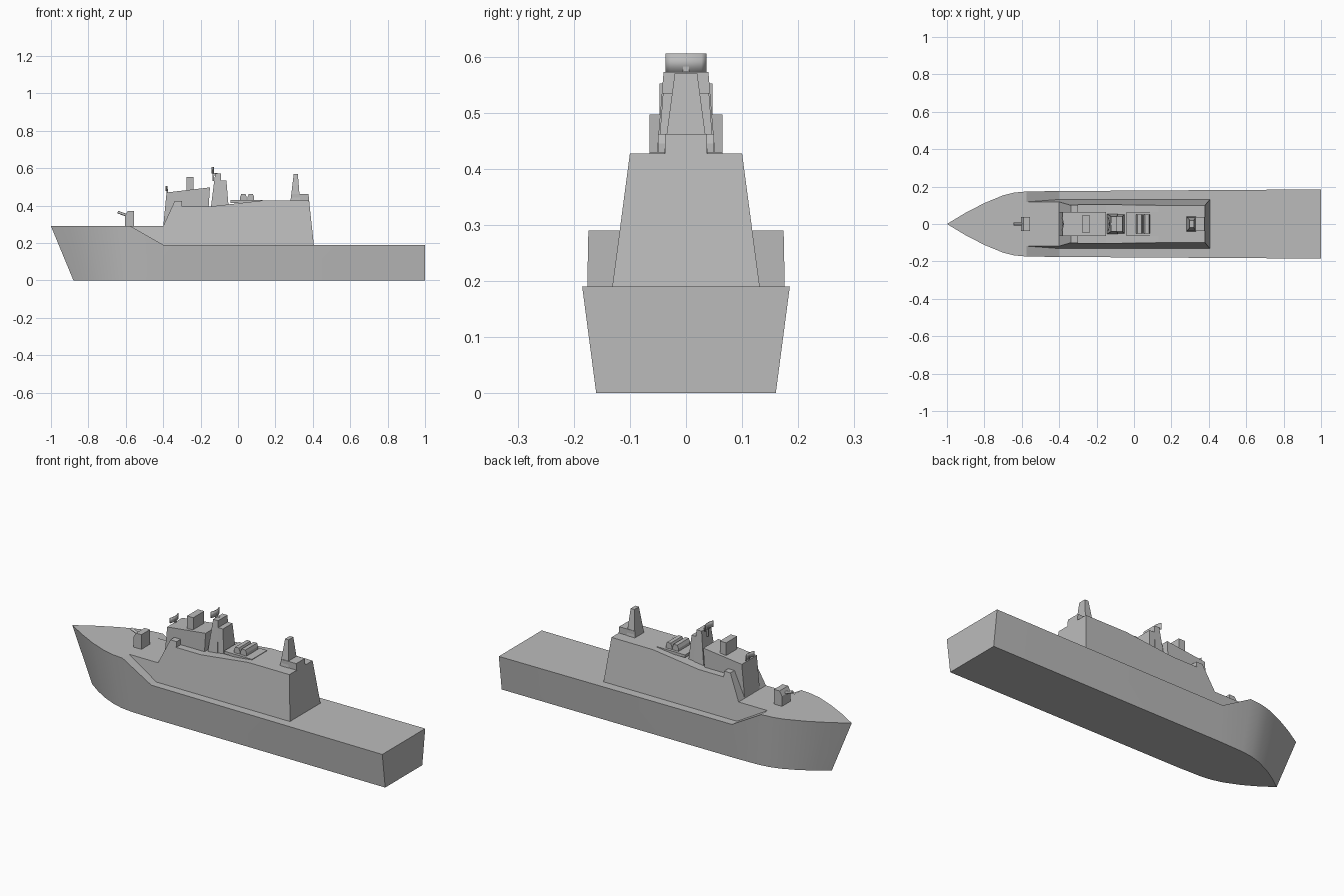
import bpy, math

cube = bpy.data.objects.get("Cube")
if cube:
    bpy.data.objects.remove(cube, do_unlink=True)

GREY = bpy.data.materials.new("warship grey")
GREY.use_nodes = True
GREY.diffuse_color = (0.5, 0.5, 0.5, 1)
GREY.node_tree.nodes["Principled BSDF"].inputs["Base Color"].default_value = (0.5, 0.5, 0.5, 1)


def add_mesh(name, verts, faces, smooth=None):
    mesh = bpy.data.meshes.new(name)
    mesh.from_pydata(verts, [], faces)
    mesh.validate()
    mesh.materials.append(GREY)
    obj = bpy.data.objects.new(name, mesh)
    bpy.context.collection.objects.link(obj)
    bpy.ops.object.select_all(action='DESELECT')
    obj.select_set(True)
    bpy.context.view_layer.objects.active = obj
    bpy.ops.object.mode_set(mode='EDIT')
    bpy.ops.mesh.select_all(action='SELECT')
    bpy.ops.mesh.remove_doubles(threshold=0.0001)
    bpy.ops.mesh.normals_make_consistent(inside=False)
    bpy.ops.object.mode_set(mode='OBJECT')
    if smooth:
        bpy.ops.object.shade_smooth_by_angle(angle=math.radians(smooth))
    return obj


def prism(name, profile, low, high=None):
    """Side profile of (x, z) spread across y; half width goes from low to high with height."""
    high = low if high is None else high
    z0 = min(z for x, z in profile)
    z1 = max(z for x, z in profile)
    n = len(profile)
    verts = []
    for side in (-1, 1):
        for x, z in profile:
            verts.append((x, side * (low + (high - low) * (z - z0) / (z1 - z0)), z))
    faces = [tuple(range(n)), tuple(range(n, 2 * n))]
    faces += [(i, (i + 1) % n, (i + 1) % n + n, i + n) for i in range(n)]
    return add_mesh(name, verts, faces)


def block(name, x0, x1, z0, z1, half):
    return prism(name, [(x0, z0), (x1, z0), (x1, z1), (x0, z1)], half)


# Hull: stations of deck x, deck half width, deck height, keel x, keel half width
stations = [
    (-1.0, 0, .29, -.88, 0), (-.9, .06, .29, -.81, .05), (-.8, .112, .29, -.74, .092),
    (-.7, .153, .29, -.66, .128), (-.64, .168, .29, -.6, .145), (-.575, .174, .29, -.54, .153),
    (-.4, .176, .19, -.4, .157), (1.0, .185, .19, 1.0, .16)]
verts, faces = [], []
for xt, yt, zt, xb, yb in stations:
    verts += [(xt, -yt, zt), (xt, yt, zt), (xb, yb, 0), (xb, -yb, 0)]
for i in range(0, 4 * len(stations) - 4, 4):
    faces += [(i + j, i + (j + 1) % 4, i + 4 + (j + 1) % 4, i + 4 + j) for j in range(4)]
faces.append(tuple(range(len(verts) - 4, len(verts))))
add_mesh("hull", verts, faces, 25)

# Superstructure with sloping sides
prism("superstructure", [
    (-.575, .288), (-.575, .29), (-.4, .29), (-.338, .425), (-.3, .425), (-.3, .395),
    (-.15, .395), (.13, .427), (.38, .427), (.406, .185), (-.4, .185)], .132, .1)

# Bridge and its roof house
prism("bridge", [(-.4, .285), (-.382, .47), (-.15, .497), (-.157, .39)], .065)
block("roof_house", -.275, -.237, .47, .552, .047)

# Main mast in two stages
prism("main_mast", [(-.145, .39), (-.122, .572), (-.092, .572), (-.085, .39)], .055, .04)
prism("mast_rear_stage", [(-.1, .39), (-.094, .535), (-.062, .535), (-.05, .39)], .052, .041)


# Curved radar plates on short posts
def radar(name, x, z0, z1, half):
    steps = 8
    verts = []
    for i in range(steps + 1):
        t = 2 * i / steps - 1
        for z in (z0, z1):
            verts.append((x - .008 * t * t, half * t, z))
    faces = [(2 * i, 2 * i + 2, 2 * i + 3, 2 * i + 1) for i in range(steps)]
    obj = add_mesh(name, verts, faces, 30)
    solid = obj.modifiers.new("thickness", 'SOLIDIFY')
    solid.thickness = .004
    block(name + "_post", x - .003, x + .005, z0 - .04, z0 + .01, .005)


radar("bridge_radar", -.38, .478, .506, .035)
radar("mast_radar", -.133, .572, .605, .035)
block("mast_radar_arm", -.136, -.11, .56, .574, .006)

# Midship platform and twin launchers
block("platform", -.04, .13, .415, .43, .065)
for name, x in (("front_launcher", .01), ("rear_launcher", .05)):
    prism(name, [(x, .425), (x, .445), (x + .008, .462), (x + .03, .462),
                 (x + .036, .445), (x + .036, .425)], .05)

# Aft deckhouse and funnel mast
prism("aft_deckhouse", [(.285, .42), (.285, .462), (.377, .462), (.381, .42)], .037)
prism("aft_mast", [(.28, .42), (.298, .57), (.32, .57), (.332, .42)], .04, .02)

# Bow gun
prism("gun_house", [(-.605, .285), (-.605, .345), (-.59, .37), (-.557, .37), (-.557, .285)], .037)
bpy.ops.mesh.primitive_cylinder_add(vertices=12, radius=.007, depth=.06,
                                    location=(-.615, 0, .355),
                                    rotation=(0, math.radians(-70), 0))
barrel = bpy.context.object
barrel.name = "gun_barrel"
barrel.data.materials.append(GREY)
bpy.ops.object.shade_smooth_by_angle(angle=math.radians(40))
